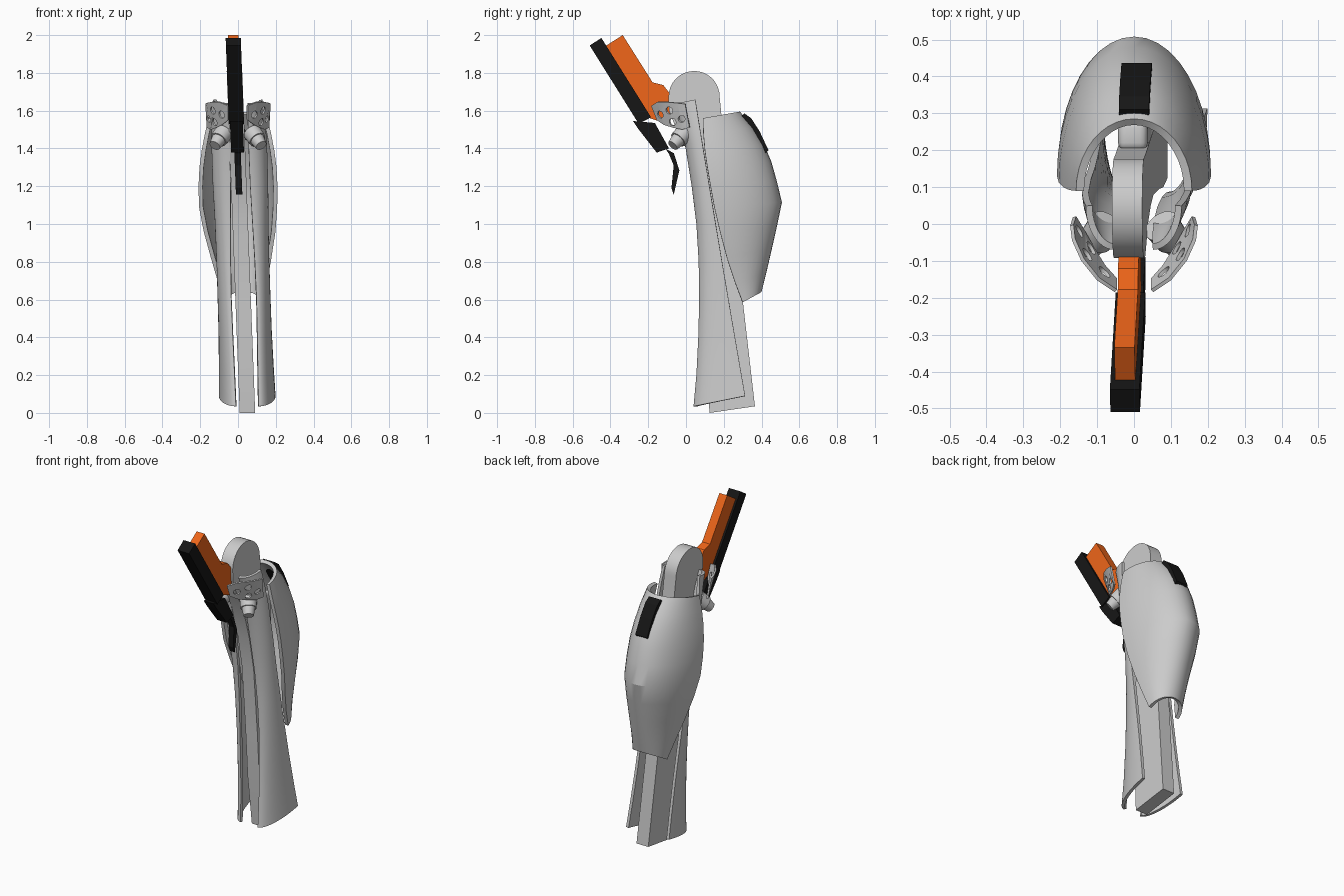
import bpy, bmesh, math
from mathutils import Vector

if "Cube" in bpy.data.objects:
    bpy.data.objects.remove(bpy.data.objects["Cube"])


def lean(z):
    return 0.05 - 0.038 * z


def material(name, rgb):
    m = bpy.data.materials.new(name)
    m.diffuse_color = (*rgb, 1)
    m.use_nodes = True
    m.node_tree.nodes["Principled BSDF"].inputs["Base Color"].default_value = m.diffuse_color
    return m


ORANGE = material("orange", (0.85, 0.13, 0.01))
BLACK = material("black", (0.008, 0.008, 0.008))


def make(name, verts, faces, mat=None, recalc=True):
    me = bpy.data.meshes.new(name)
    me.from_pydata(verts, [], faces)
    if recalc:
        bm = bmesh.new()
        bm.from_mesh(me)
        bmesh.ops.recalc_face_normals(bm, faces=bm.faces)
        bm.to_mesh(me)
        bm.free()
    ob = bpy.data.objects.new(name, me)
    bpy.context.collection.objects.link(ob)
    if mat:
        me.materials.append(mat)
    return ob


def finish(ob, angle=30):
    for o in bpy.context.selected_objects:
        o.select_set(False)
    bpy.context.view_layer.objects.active = ob
    ob.select_set(True)
    for m in list(ob.modifiers):
        bpy.ops.object.modifier_apply(modifier=m.name)
    bpy.ops.object.shade_smooth_by_angle(angle=math.radians(angle))


def slab(name, profile, width, mat=None):
    """Extrude a (y, z) side profile across x, following the lean of the leg."""
    n = len(profile)
    verts = [(lean(z) + s * width / 2, y, z) for s in (-1, 1) for y, z in profile]
    faces = [tuple(range(n)), tuple(range(n, 2 * n))]
    faces += [(i, (i + 1) % n, n + (i + 1) % n, n + i) for i in range(n)]
    return make(name, verts, faces, mat)


def sheet(name, rows, thickness):
    """Loft rows (bottom to top, counter-clockwise from above), thickened inward."""
    n = len(rows[0])
    verts = [p for r in rows for p in r]
    faces = [(k * n + i, k * n + i + 1, (k + 1) * n + i + 1, (k + 1) * n + i)
             for k in range(len(rows) - 1) for i in range(n - 1)]
    ob = make(name, verts, faces, recalc=False)
    mod = ob.modifiers.new("thickness", "SOLIDIFY")
    mod.thickness = thickness
    mod.offset = -1
    return ob


def cone(name, a, b, r1, r2, segs=20):
    a, b = Vector(a), Vector(b)
    d = b - a
    bpy.ops.mesh.primitive_cone_add(vertices=segs, radius1=r1, radius2=r2, depth=d.length,
                                    location=(a + b) / 2, rotation=d.to_track_quat('Z', 'Y').to_euler())
    ob = bpy.context.object
    ob.name = name
    return ob


# Central strut with a round knee head
head = [(0.043 + 0.135 * math.cos(math.pi * i / 18), 1.675 + 0.135 * math.sin(math.pi * i / 18))
        for i in range(19)]
strut = slab("central_strut", head + [(-0.09, 1.6), (-0.05, 1.5), (0.0, 1.4), (0.05, 1.2), (0.08, 1.0),
                                      (0.095, 0.6), (0.1, 0.3), (0.125, 0.0), (0.365, 0.035),
                                      (0.19, 1.55)], 0.082)
finish(strut)

# Rounded bar behind the strut, inside the calf
bar = slab("rear_bar", [(0.2, 0.95), (0.28, 0.95), (0.28, 1.42), (0.2, 1.42)], 0.08)
bev = bar.modifiers.new("bevel", "BEVEL")
bev.width = 0.02
bev.segments = 3
finish(bar)

# Shin shells: (z, front y, half width inside, half width outside)
SHIN = [(0.035, 0.04, 0.06, 0.15), (0.2, 0.055, 0.062, 0.145), (0.4, 0.065, 0.065, 0.141),
        (0.6, 0.07, 0.067, 0.14), (0.8, 0.067, 0.064, 0.14), (1.0, 0.055, 0.058, 0.142),
        (1.2, 0.03, 0.052, 0.147), (1.42, -0.005, 0.05, 0.147), (1.54, -0.035, 0.05, 0.14),
        (1.635, -0.07, 0.052, 0.13)]
for side, s in (("left", -1), ("right", 1)):
    rows = []
    for z, yf, inner, outer in SHIN:
        cx = 0.05 - 0.031 * z
        yb = 0.045 + (1.66 - z) * 0.165
        row = []
        for i in range(13):
            t = math.pi / 2 * i / 12
            y = yb - (yb - yf) * math.cos(t)
            row.append((cx + s * (inner + (outer - inner) * math.sin(t)), y, z + 0.2 * (y - yf)))
        rows.append(row[::s])
    finish(sheet(side + "_shin_shell", rows, 0.018))

# Calf shell: (front z, front y, back z, back y, half width)
CALF = [(0.585, 0.3, 0.64, 0.4, 0.11), (0.69, 0.26, 0.74, 0.425, 0.13), (0.82, 0.217, 0.87, 0.455, 0.16),
        (0.96, 0.18, 0.99, 0.482, 0.19), (1.09, 0.15, 1.115, 0.508, 0.207),
        (1.2, 0.13, 1.23, 0.48, 0.209), (1.3, 0.113, 1.33, 0.452, 0.204), (1.39, 0.1, 1.42, 0.414, 0.192),
        (1.48, 0.092, 1.51, 0.36, 0.175), (1.56, 0.09, 1.595, 0.285, 0.157)]
rows = []
for zf, yf, zb, yb, w in CALF:
    cx = max(0, 0.06 * (1.1 - zf))
    rows.append([(cx + w * math.cos(t), yf + (yb - yf) * math.sin(t), zf + (zb - zf) * math.sin(t))
                 for t in (math.pi * i / 20 for i in range(21))])
finish(sheet("calf_shell", rows, 0.022), 24)

# Black pad set in the top of the calf
slab("calf_pad", [(0.29, 1.57), (0.31, 1.585), (0.345, 1.56), (0.39, 1.49), (0.437, 1.39),
                  (0.42, 1.375), (0.36, 1.45)], 0.082, BLACK).location.x = 0.01

# Orange arm and its black front plates
slab("orange_arm", [(-0.43, 1.94), (-0.335, 2.0), (-0.177, 1.75), (-0.12, 1.735), (-0.085, 1.69),
                    (-0.06, 1.58), (-0.1, 1.53), (-0.19, 1.56)], 0.055, ORANGE)
slab("arm_plate", [(-0.51, 1.945), (-0.448, 1.985), (-0.185, 1.565), (-0.25, 1.53)], 0.08, BLACK)
slab("middle_plate", [(-0.28, 1.545), (-0.165, 1.535), (-0.09, 1.4), (-0.155, 1.378), (-0.25, 1.5)],
     0.068, BLACK)
slab("lower_plate", [(-0.11, 1.4), (-0.065, 1.375), (-0.035, 1.285), (-0.065, 1.155), (-0.077, 1.19),
                     (-0.065, 1.31), (-0.09, 1.37)], 0.034, BLACK)

# Curved side brackets with round holes, and the angled studs below them
TOP = [(0.052, -0.185, 1.625), (0.1, -0.153, 1.645), (0.143, -0.1, 1.645), (0.168, -0.045, 1.64),
       (0.173, -0.005, 1.635)]
LOW = [(0.052, -0.155, 1.55), (0.085, -0.118, 1.525), (0.115, -0.07, 1.51), (0.143, -0.02, 1.5),
       (0.166, 0.018, 1.51)]
HOLES = [((0.09, -0.138, 1.578), 0.02), ((0.135, -0.09, 1.6), 0.02), ((0.122, -0.07, 1.54), 0.02),
         ((0.155, -0.025, 1.555), 0.018)]
for side, s in (("left", -1), ("right", 1)):
    rows = [[(s * x, y, z) for x, y, z in r][::s] for r in (LOW, TOP)]
    bracket = sheet(side + "_bracket", rows, 0.01)
    for (x, y, z), r in HOLES:
        c = Vector((s * x, y, z))
        d = Vector((s * 0.72, -0.62, -0.3)) * 0.06
        cutter = cone(side + "_hole_cutter", c - d, c + d, r, r, 16)
        cutter.hide_render = True
        cutter.hide_set(True)
        cut = bracket.modifiers.new("hole", "BOOLEAN")
        cut.object = cutter
        cut.operation = "DIFFERENCE"
        cut.solver = "EXACT"
    finish(bracket)
    for o in [o for o in bpy.data.objects if "hole_cutter" in o.name]:
        bpy.data.objects.remove(o)
    finish(cone(side + "_stud_base", (s * 0.075, -0.005, 1.485), (s * 0.103, -0.042, 1.446), 0.05, 0.046))
    finish(cone(side + "_stud_tip", (s * 0.1, -0.038, 1.45), (s * 0.123, -0.07, 1.415), 0.04, 0.03))
